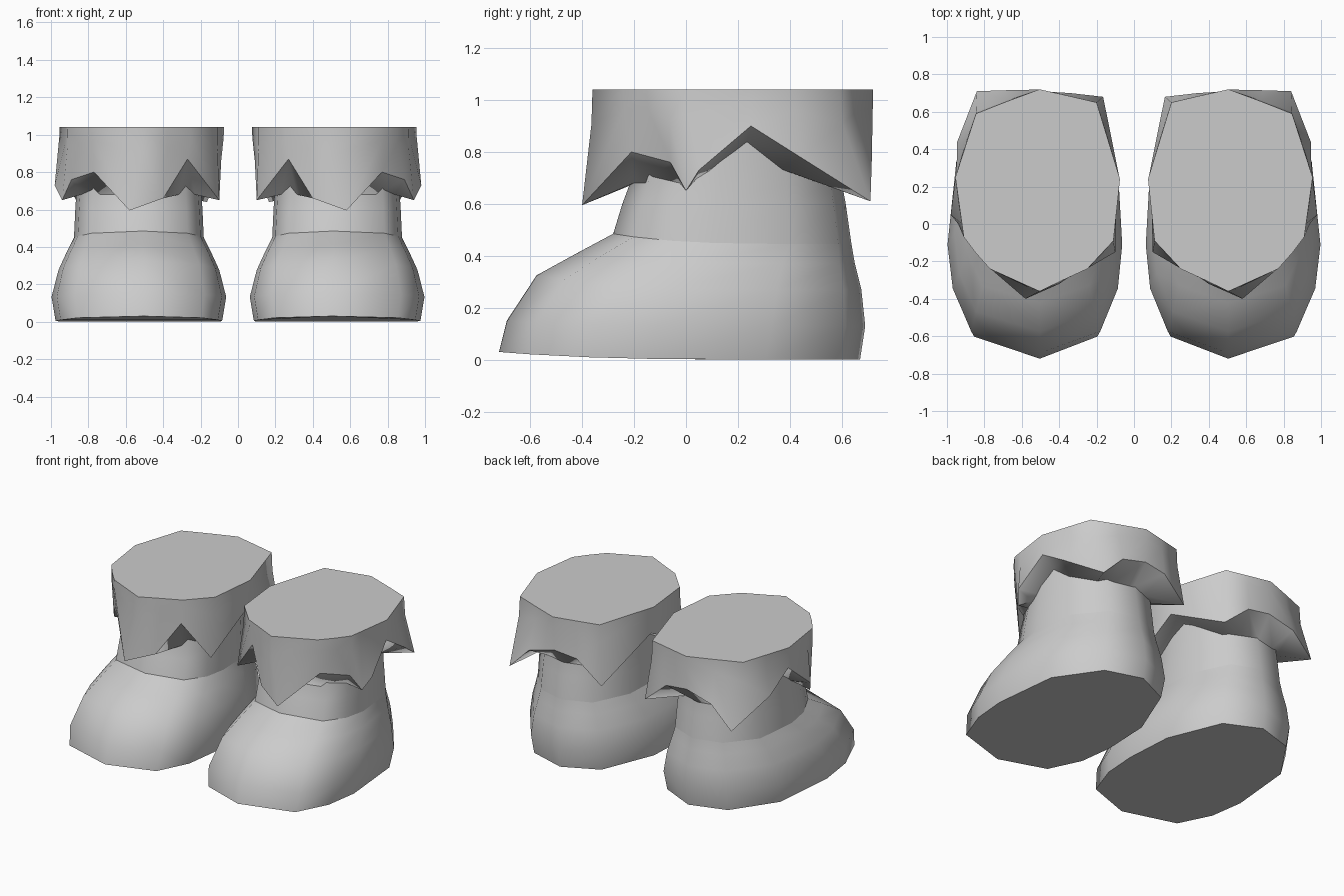
import bpy
import bmesh
import math
from mathutils import Vector
from mathutils.geometry import intersect_line_line_2d

cube = bpy.data.objects.get("Cube")
if cube:
    bpy.data.objects.remove(cube, do_unlink=True)

# Single plain grey for the whole pair
grey = bpy.data.materials.new("plain_grey")
grey.use_nodes = True
colour = (0.6, 0.6, 0.6, 1)
grey.diffuse_color = colour
grey.node_tree.nodes["Principled BSDF"].inputs["Base Color"].default_value = colour


def loft(name, rings, crease_ring):
    """Skin a stack of equal-length rings, cap both ends and mirror to the other foot."""
    bm = bmesh.new()
    loops = [[bm.verts.new(point) for point in ring] for ring in rings]
    count = len(loops[0])
    for lower, upper in zip(loops, loops[1:]):
        for i in range(count):
            j = (i + 1) % count
            bm.faces.new((lower[i], lower[j], upper[j], upper[i]))
    bm.faces.new(list(reversed(loops[0])))
    bm.faces.new(loops[-1])
    bmesh.ops.recalc_face_normals(bm, faces=bm.faces[:])
    # Keep one ring as a hard crease
    crease = loops[crease_ring]
    for i in range(count):
        bm.edges.get((crease[i - 1], crease[i])).smooth = False
    mesh = bpy.data.meshes.new(name)
    bm.to_mesh(mesh)
    bm.free()
    mesh.materials.append(grey)

    obj = bpy.data.objects.new(name, mesh)
    bpy.context.collection.objects.link(obj)
    bpy.ops.object.select_all(action="DESELECT")
    bpy.context.view_layer.objects.active = obj
    obj.select_set(True)
    bpy.ops.object.shade_smooth_by_angle(angle=math.radians(70), keep_sharp_edges=True)
    mirror = obj.modifiers.new("other_foot", "MIRROR")
    mirror.use_axis[0] = True
    mirror.use_mirror_merge = False
    return obj


# Foot outline, outer side then inner side: sideways and toe-to-heel fractions
centre_x = 0.53
outline = [(-0.06, 0), (0.73, 0.085), (0.94, 0.25), (1, 0.42),
           (0.9, 0.74), (0.46, 0.945), (-0.1, 1), (-0.63, 0.92),
           (-0.96, 0.66), (-1, 0.42), (-0.95, 0.25), (-0.75, 0.085)]


def boot_ring(half_width, front, back, front_z, back_z):
    """Fit the outline to one level, lifting it towards the toe."""
    return [Vector((centre_x + u * half_width,
                    front + v * (back - front),
                    back_z + (front_z - back_z) * (1 - v) ** 4))
            for u, v in outline]


# Boots: sole, bulging foot, ankle crease and straight shaft
boot_levels = [
    (0.445, -0.72, 0.67, 0.03, 0),
    (0.467, -0.69, 0.69, 0.15, 0.13),
    (0.43, -0.575, 0.675, 0.325, 0.27),
    (0.385, -0.42, 0.65, 0.41, 0.37),
    (0.347, -0.28, 0.637, 0.485, 0.445),
    (0.34, -0.245, 0.615, 0.6, 0.6),
    (0.335, -0.215, 0.6, 0.68, 0.68),
    (0.33, -0.2, 0.59, 0.86, 0.86),
]
boot_rings = [boot_ring(*level) for level in boot_levels]
ankle = 4
loft("boots", boot_rings, ankle)

# Cuffs: top edge (x, y) above each point or notch of the rim (x, y, z)
cuff_points = [
    ((0.505, -0.36), (0.58, -0.4, 0.595)),
    ((0.77, -0.24), (0.77, -0.21, 0.8)),
    ((0.85, -0.15), (0.89, -0.06, 0.76)),
    ((0.91, -0.07), (0.94, 0, 0.65)),
    ((0.92, 0), (0.98, 0.05, 0.73)),
    ((0.955, 0.25), (0.95, 0.25, 0.9)),
    ((0.9, 0.42), (0.945, 0.44, 0.78)),
    ((0.845, 0.59), (0.84, 0.71, 0.61)),
    ((0.68, 0.655), (0.69, 0.715, 0.76)),
    ((0.505, 0.72), (0.5, 0.71, 0.81)),
    ((0.35, 0.685), (0.34, 0.7, 0.79)),
    ((0.2, 0.65), (0.165, 0.68, 0.64)),
    ((0.075, 0.24), (0.09, 0.25, 0.86)),
    ((0.11, -0.09), (0.1, -0.15, 0.65)),
    ((0.25, -0.24), (0.27, -0.23, 0.87)),
    ((0.38, -0.3), (0.4, -0.32, 0.66)),
]
cuff_top = 1.04
shaft_centre = Vector((centre_x, 0.19, 0))
shaft_ring = boot_rings[-2]


def shaft_hit(point):
    """Where the line from the shaft centre to a rim point crosses the shaft wall."""
    for a, b in zip(shaft_ring, shaft_ring[1:] + shaft_ring[:1]):
        hit = intersect_line_line_2d(shaft_centre.xy, point.xy, a.xy, b.xy)
        if hit:
            return hit
    return point.xy


top_ring = [Vector((*top, cuff_top)) for top, rim in cuff_points]
rim_ring = [Vector(rim) for top, rim in cuff_points]

# Straight upper band before the flare, and an underside meeting the shaft,
# which rises only at the side notches
band_ring, inner_ring = [], []
for top, rim in zip(top_ring, rim_ring):
    band = top.lerp(rim, 0.1)
    band.z = top.z + (rim.z - top.z) * 0.3
    band_ring.append(band)
    side_rise = max(0, 1 - abs(rim.y - 0.25) / 0.28)
    inner_ring.append(Vector((*shaft_hit(rim), 0.68 + 0.16 * side_rise)))

# The inner end is closed by a flat ring hidden inside the shaft
core_ring = [shaft_centre.lerp(p, 0.6) for p in inner_ring]
for point in core_ring:
    point.z = 0.8
cuff_rings = [core_ring, inner_ring, rim_ring, band_ring, top_ring]
loft("cuffs", cuff_rings, cuff_rings.index(rim_ring))
